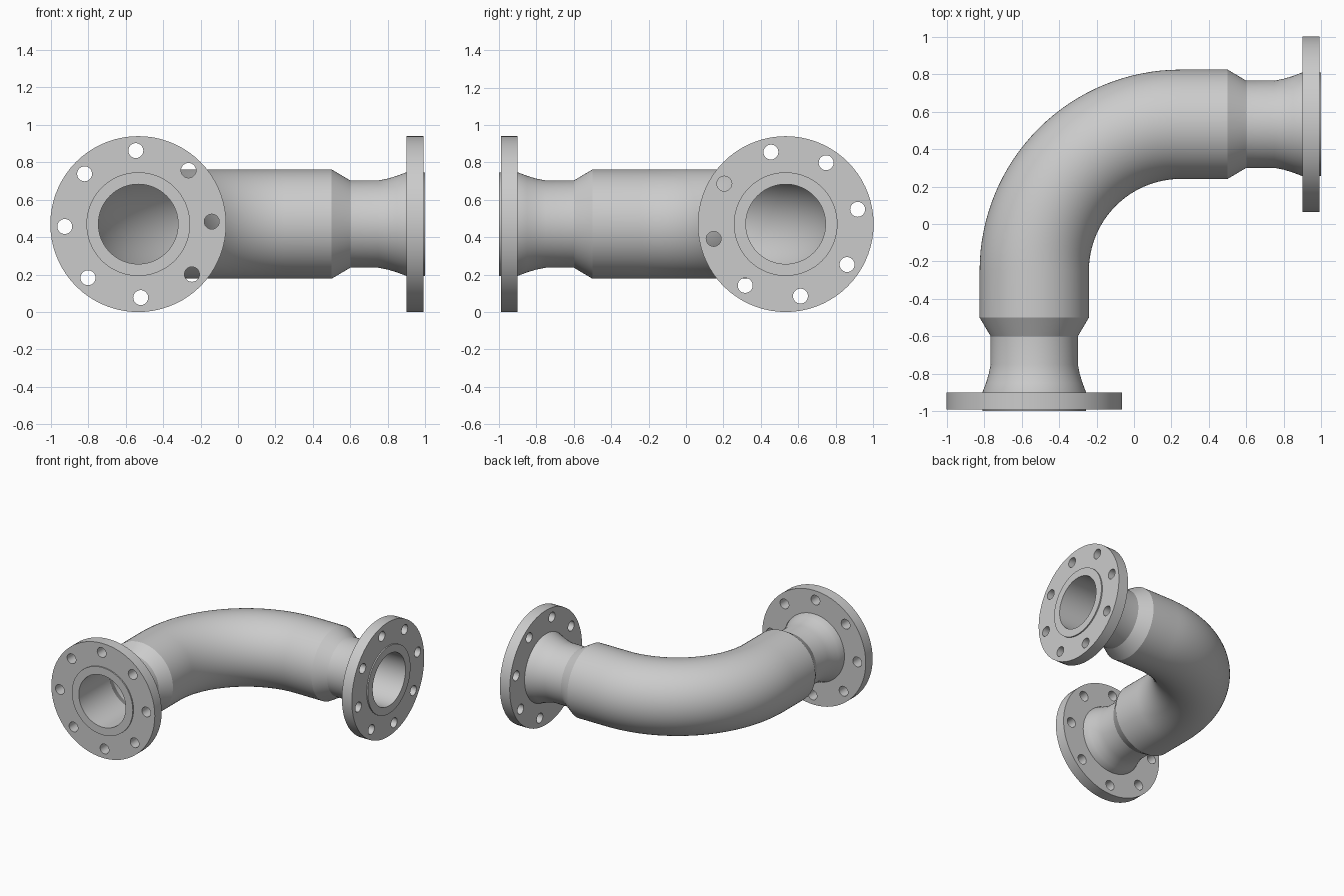
import bpy, bmesh, math
from mathutils import Matrix, Vector

cube = bpy.data.objects.get("Cube")
if cube:
    bpy.data.objects.remove(cube, do_unlink=True)

AXIS = 0.533      # offset of both pipe axes from the centre
HEIGHT = 0.47     # height of the pipe axis
PIPE_R, PIPE_IN = 0.292, 0.27
BORE, HUB = 0.213, 0.277
SEG = 72

steel = bpy.data.materials.new("grey steel")
steel.use_nodes = True
grey = (0.6, 0.6, 0.6, 1)
steel.diffuse_color = grey
steel.node_tree.nodes["Principled BSDF"].inputs["Base Color"].default_value = grey


def finish(name, mesh, matrix=Matrix()):
    """Link a mesh with material and smooth shading that keeps edges."""
    mesh.transform(matrix)
    mesh.materials.clear()
    mesh.materials.append(steel)
    obj = bpy.data.objects.new(name, mesh)
    bpy.context.collection.objects.link(obj)
    bpy.ops.object.select_all(action='DESELECT')
    obj.select_set(True)
    bpy.context.view_layer.objects.active = obj
    bpy.ops.object.shade_smooth_by_angle(angle=math.radians(25))


def loft(name, rings, matrix=Matrix()):
    """Skin a closed loop of circles given as (centre, side, up, radius)."""
    bm = bmesh.new()
    loops = []
    for centre, side, up, r in rings:
        turns = [2 * math.pi * i / SEG for i in range(SEG)]
        loops.append([bm.verts.new(centre + r * (math.cos(t) * side + math.sin(t) * up))
                      for t in turns])
    for a, b in zip(loops, loops[1:] + loops[:1]):
        for i in range(SEG):
            j = (i + 1) % SEG
            bm.faces.new((a[i], a[j], b[j], b[i]))
    bmesh.ops.recalc_face_normals(bm, faces=bm.faces)
    mesh = bpy.data.meshes.new(name)
    bm.to_mesh(mesh)
    bm.free()
    finish(name, mesh, matrix)


def flange(name, hole_turn, matrix):
    """Disc with centre opening and eight bolt holes, from a filled outline."""
    curve = bpy.data.curves.new(name, 'CURVE')
    curve.dimensions, curve.fill_mode, curve.extrude = '2D', 'BOTH', 0.045
    circles = [(0, 0, 0.47, SEG), (0, 0, HUB - 0.01, SEG)]
    for k in range(8):
        a = math.radians(hole_turn + 45 * k)
        circles.append((0.393 * math.cos(a), 0.393 * math.sin(a), 0.04, 24))
    for x, y, r, n in circles:
        spline = curve.splines.new('POLY')
        spline.points.add(n - 1)
        spline.use_cyclic_u = True
        for i, p in enumerate(spline.points):
            t = 2 * math.pi * i / n
            p.co = (x + r * math.cos(t), y + r * math.sin(t), 0, 1)
    helper = bpy.data.objects.new(name + "_outline", curve)
    mesh = bpy.data.meshes.new_from_object(helper)
    bpy.data.objects.remove(helper)
    bm = bmesh.new()
    bm.from_mesh(mesh)
    bmesh.ops.remove_doubles(bm, verts=bm.verts, dist=0.0001)
    bmesh.ops.recalc_face_normals(bm, faces=bm.faces)
    bm.to_mesh(mesh)
    bm.free()
    finish(name, mesh, matrix @ Matrix.Translation((0, 0, 0.945)))


# Quarter bend with short straight ends: outer skin forward, inner skin back
UP = Vector((0, 0, 1))
path = [(Vector((-AXIS, -0.5, HEIGHT)), Vector((-1, 0, 0)))]
for i in range(33):
    a = math.pi - math.pi / 2 * i / 32
    out = Vector((math.cos(a), math.sin(a), 0))
    path.append((Vector((0.25, -0.25, HEIGHT)) + (AXIS + 0.25) * out, out))
path.append((Vector((0.5, AXIS, HEIGHT)), Vector((0, 1, 0))))
loft("bend_pipe", [(c, s, UP, PIPE_R) for c, s in path]
     + [(c, s, UP, PIPE_IN) for c, s in reversed(path)])

# Reducer, neck, flared hub and raised face: distance outward, radius
profile = [(0.5, PIPE_R), (0.6, 0.233), (0.75, 0.233), (0.8, 0.243), (0.85, 0.258),
           (0.9, HUB), (1.0, HUB), (1.0, BORE), (0.6, BORE), (0.5, PIPE_IN)]
neck = [(Vector((0, 0, d)), Vector((1, 0, 0)), Vector((0, 1, 0)), r) for d, r in profile]

# Each end has its local z pointing outward and local y pointing up
front = Matrix(((1, 0, 0, -AXIS), (0, 0, -1, 0), (0, 1, 0, HEIGHT), (0, 0, 0, 1)))
left = Matrix(((0, 0, 1, 0), (1, 0, 0, AXIS), (0, 1, 0, HEIGHT), (0, 0, 0, 1)))
for label, matrix, turn in (("front", front, 1.9), ("left", left, 11.6)):
    loft(label + "_neck", neck, matrix)
    flange(label + "_flange", turn, matrix)
